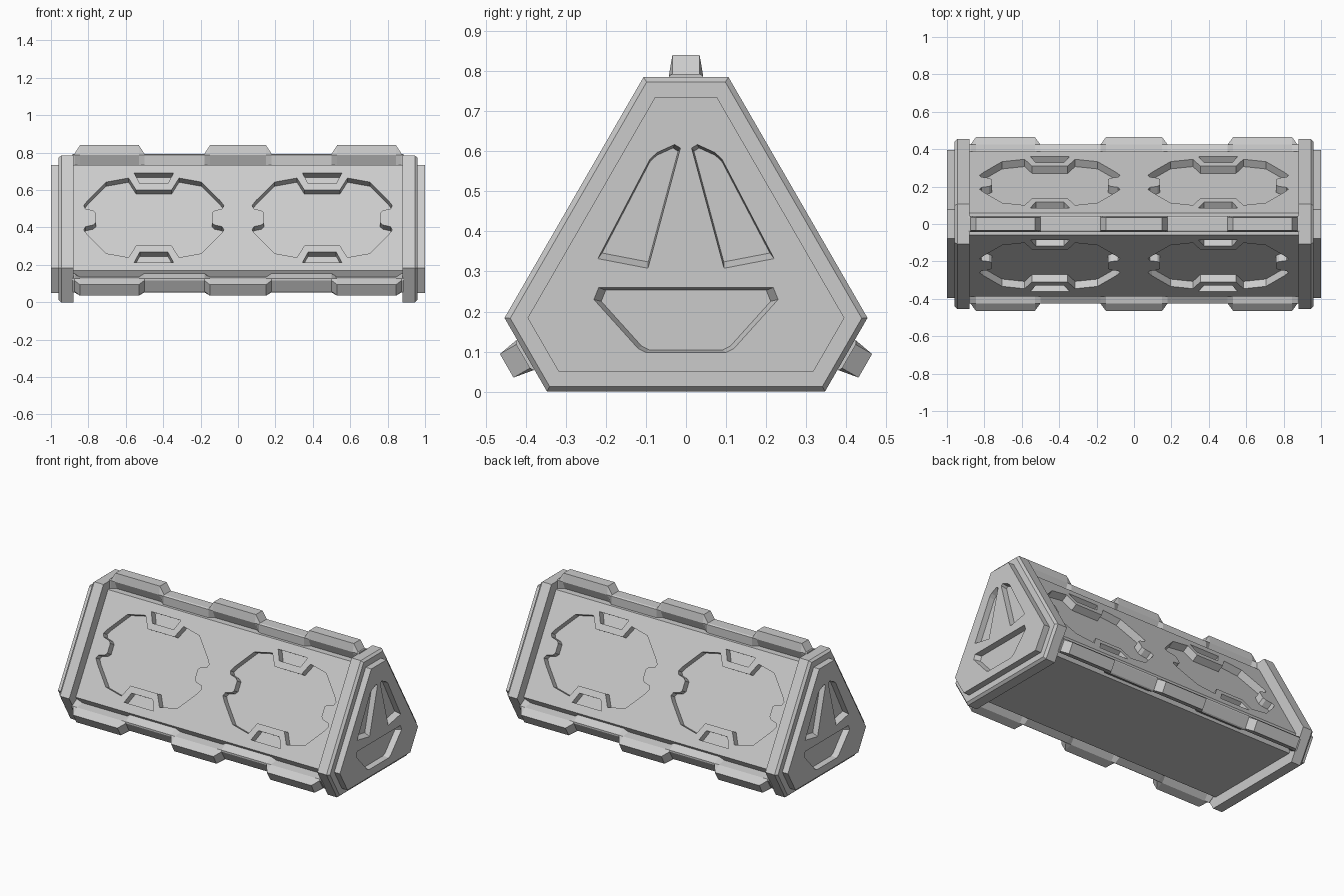
import bpy, bmesh
from math import sin, cos, radians, sqrt

if "Cube" in bpy.data.objects:
    bpy.data.objects.remove(bpy.data.objects["Cube"])

C = 0.323            # height of the prism's long axis
K = sqrt(3) / 2


def make(name, lofts):
    """Each loft is a list of equal-length loops, skinned and capped."""
    bm = bmesh.new()
    for loops in lofts:
        rings = [[bm.verts.new(p) for p in loop] for loop in loops]
        for a, b in zip(rings, rings[1:]):
            for i in range(len(a)):
                j = (i + 1) % len(a)
                bm.faces.new((a[i], a[j], b[j], b[i]))
        bm.faces.new(rings[0])
        bm.faces.new(rings[-1])
    bmesh.ops.recalc_face_normals(bm, faces=bm.faces[:])
    me = bpy.data.meshes.new(name)
    bm.to_mesh(me)
    bm.free()
    ob = bpy.data.objects.new(name, me)
    bpy.context.collection.objects.link(ob)
    return ob


def carve(ob, cutter):
    """Subtract the cutter, bake the result and drop the cutter."""
    mod = ob.modifiers.new("carve", 'BOOLEAN')
    mod.operation, mod.solver, mod.object = 'DIFFERENCE', 'EXACT', cutter
    cutter.hide_render = True
    dg = bpy.context.evaluated_depsgraph_get()
    me = bpy.data.meshes.new_from_object(ob.evaluated_get(dg))
    ob.modifiers.clear()
    ob.data = me
    bpy.data.objects.remove(cutter)


def spin(x, u, v, deg):
    """Point in a corner frame (v outward), turned about the long axis."""
    a = radians(deg)
    return (x, u * cos(a) - v * sin(a), C + u * sin(a) + v * cos(a))


def hexagon(x, a, b):
    """Clipped triangle: a = distance to long sides, b = to short sides."""
    w = (a - b / 2) / K
    return [spin(x, s * w, b, d) for d in (0, 120, 240) for s in (1, -1)]


# Main body
BODY = 0.258
body = make("body", [[hexagon(x, BODY, 0.412) for x in (-0.89, 0.89)]])

# Window recesses on both sloping sides: one quarter outline, mirrored
quarter = [(0.095, 0.172), (0.135, 0.245), (0.255, 0.22), (0.355, 0.105),
           (0.375, 0.075), (0.365, 0.055), (0.325, 0.045), (0.31, 0.03)]
right = quarter + [(x, -s) for x, s in reversed(quarter)]
window = right + [(-x, s) for x, s in reversed(right)]
slot = [(-0.105, 0.275), (0.105, 0.275), (0.075, 0.212), (-0.075, 0.212)]
shapes = [window, slot, [(x, -s) for x, s in slot]]


def on_side(side, x, s, d):
    return (x, side * (d * K - s / 2), C + d / 2 + s * K)


cuts = []
for side in (-1, 1):
    for cx in (-0.45, 0.45):
        for shape in shapes:
            cuts.append([[on_side(side, cx + x, s, d) for x, s in shape]
                         for d in (BODY - 0.045, BODY + 0.04)])
carve(body, make("window_cutter", cuts))

# End caps with a raised plate and three tapered recesses
blade = [(0.014, 0.608), (0.028, 0.617), (0.072, 0.597), (0.09, 0.58),
         (0.22, 0.332), (0.095, 0.308)]
tray = [(-0.218, 0.26), (0.218, 0.26), (0.23, 0.23), (0.12, 0.108),
        (0.1, 0.098), (-0.1, 0.098), (-0.12, 0.108), (-0.23, 0.23)]


def shrink(loop, f):
    cy = sum(p[0] for p in loop) / len(loop)
    cz = sum(p[1] for p in loop) / len(loop)
    return [(cy + (y - cy) * f, cz + (z - cz) * f) for y, z in loop]


for sx, label in ((-1, "left"), (1, "right")):
    steps = [(0.88, C, 0.462), (0.945, C, 0.462), (0.96, C - 0.013, 0.45),
             (0.96, 0.273, 0.412), (1.0, 0.273, 0.412)]
    cap = make(label + "_end_cap", [[hexagon(sx * x, a, b) for x, a, b in steps]])
    cuts = []
    for shape in (blade, [(-y, z) for y, z in blade], tray):
        cuts.append([[(sx * x, y, z) for y, z in shrink(shape, f)]
                     for x, f in ((0.965, 0.92), (1.0, 1.0), (1.03, 1.0))])
    carve(cap, make("cap_cutter", cuts))

# Corner rails: low strip with three taller undercut tabs
LOW, HIGH = (0.470, 0.043), (0.517, 0.020)
stations = [(-0.885, LOW)]
for x0, x1 in ((-0.875, -0.5), (-0.18, 0.18), (0.5, 0.875)):
    stations += [(x0, LOW), (x0 + 0.03, HIGH), (x1 - 0.03, HIGH), (x1, LOW)]
stations.append((0.885, LOW))
for deg, label in ((0, "top"), (120, "front"), (240, "back")):
    loops = []
    for x, (top, foot) in stations:
        prof = [(foot, 0.38), (foot, 0.412), (0.043, 0.465), (0.034, top)]
        prof += [(-u, v) for u, v in reversed(prof)]
        loops.append([spin(x, u, v, deg) for u, v in prof])
    make(label + "_rail", [loops])
